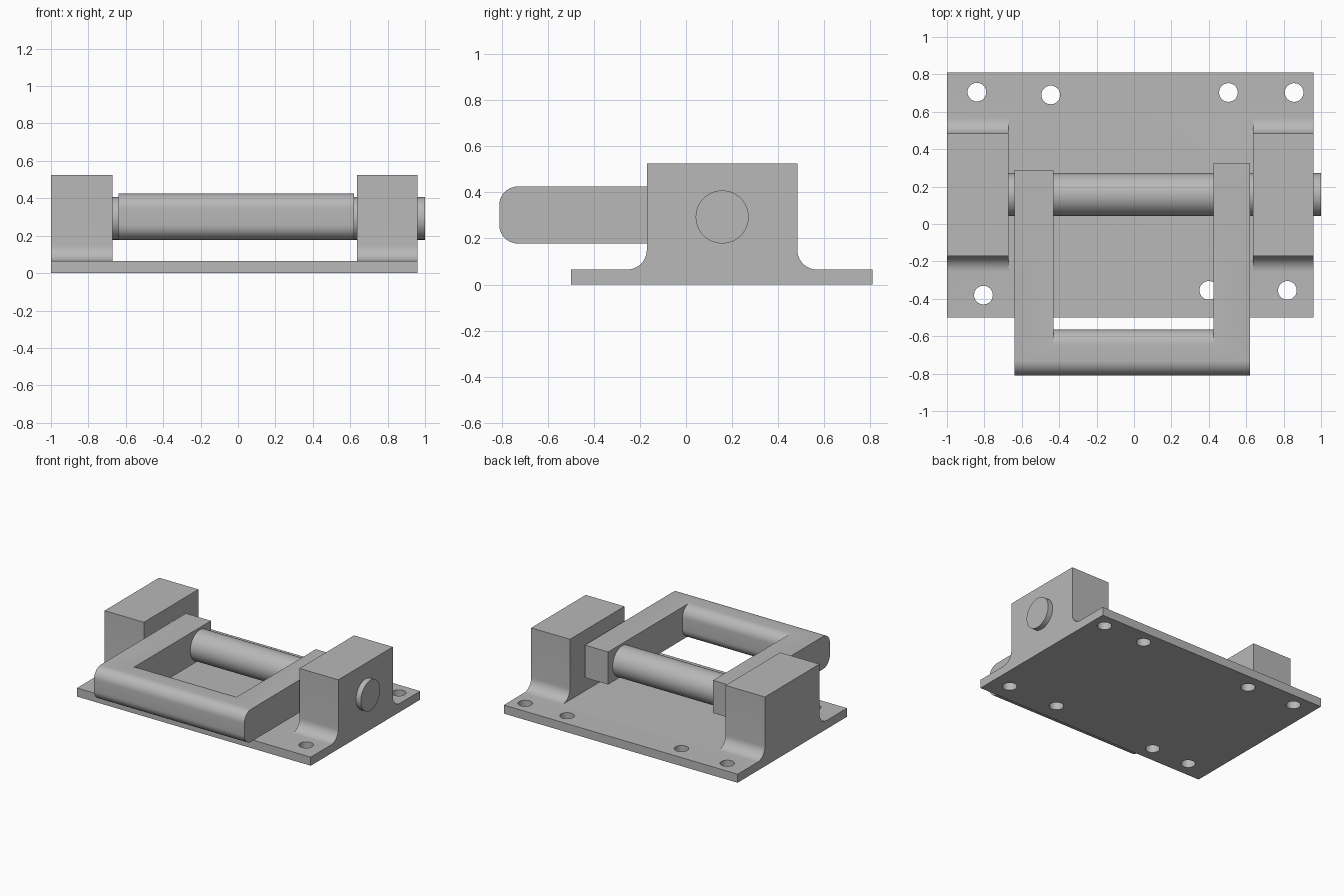
import bpy
import bmesh
from math import sin, cos, pi, radians
from mathutils import Matrix

cube = bpy.data.objects.get("Cube")
if cube:
    bpy.data.objects.remove(cube, do_unlink=True)

GREY = (0.48, 0.48, 0.48, 1.0)
metal = bpy.data.materials.new("plain grey metal")
metal.use_nodes = True
metal.diffuse_color = GREY
metal.node_tree.nodes["Principled BSDF"].inputs["Base Color"].default_value = GREY


def add_object(name, bm):
    bmesh.ops.recalc_face_normals(bm, faces=bm.faces)
    mesh = bpy.data.meshes.new(name)
    bm.to_mesh(mesh)
    bm.free()
    mesh.materials.append(metal)
    obj = bpy.data.objects.new(name, mesh)
    bpy.context.collection.objects.link(obj)
    return obj


def extrude_x(name, profile, x0, x1):
    """Solid from a (y, z) outline swept between two x positions."""
    bm = bmesh.new()
    face = bm.faces.new([bm.verts.new((x0, y, z)) for y, z in profile])
    out = bmesh.ops.extrude_face_region(bm, geom=[face])
    moved = [v for v in out["geom"] if isinstance(v, bmesh.types.BMVert)]
    bmesh.ops.translate(bm, verts=moved, vec=(x1 - x0, 0, 0))
    return add_object(name, bm)


def cylinder(name, centre, radius, length, axis="Z", sides=48):
    bm = bmesh.new()
    bmesh.ops.create_cone(bm, cap_ends=True, segments=sides,
                          radius1=radius, radius2=radius, depth=length)
    if axis == "X":
        bm.transform(Matrix.Rotation(pi / 2, 4, "Y"))
    bm.transform(Matrix.Translation(centre))
    return add_object(name, bm)


def arc(cy, cz, r, start, end, steps=10):
    angles = [radians(start + (end - start) * i / steps) for i in range(steps + 1)]
    return [(cy + r * cos(a), cz + r * sin(a)) for a in angles]


def rect(y0, y1, z0, z1):
    return [(y0, z0), (y1, z0), (y1, z1), (y0, z1)]


def combine(target, tool, operation):
    """Apply a boolean and discard the tool."""
    tool.hide_render = True
    mod = target.modifiers.new("boolean", "BOOLEAN")
    mod.operation = operation
    mod.solver = "EXACT"
    mod.object = tool
    bpy.context.view_layer.objects.active = target
    bpy.ops.object.modifier_apply(modifier=mod.name)
    bpy.data.objects.remove(tool, do_unlink=True)


# Main dimensions
PLATE_T = 0.065
FILLET = 0.085
PIN_Y, PIN_Z = 0.157, 0.293
BLOCK_Y0, BLOCK_Y1, BLOCK_TOP = -0.17, 0.483, 0.525
FRAME_Y, FRAME_Z0, FRAME_Z1, ROUND = -0.81, 0.178, 0.425, 0.08

# Base plate with two filleted bearing blocks
base = extrude_x("base_with_bearing_blocks", rect(-0.5, 0.81, 0, PLATE_T), -1, 0.96)
z_mid = PLATE_T + FILLET
block_profile = (
    [(BLOCK_Y0 - FILLET, PLATE_T / 2), (BLOCK_Y1 + FILLET, PLATE_T / 2)]
    + arc(BLOCK_Y1 + FILLET, z_mid, FILLET, 270, 180)
    + [(BLOCK_Y1, BLOCK_TOP), (BLOCK_Y0, BLOCK_TOP)]
    + arc(BLOCK_Y0 - FILLET, z_mid, FILLET, 0, -90))
for x0, x1 in ((-1, -0.67), (0.635, 0.96)):
    combine(base, extrude_x("block", block_profile, x0, x1), "UNION")

# Bore through both blocks and the mounting holes
combine(base, cylinder("bore", (0, PIN_Y, PIN_Z), 0.133, 3, "X", 64), "DIFFERENCE")
holes = [(-0.84, 0.705), (-0.445, 0.69), (0.505, 0.703), (0.856, 0.703),
         (-0.805, -0.38), (-0.485, -0.38), (0.4, -0.355), (0.82, -0.355)]
for x, y in holes:
    combine(base, cylinder("hole", (x, y, 0), 0.05, 0.3, sides=32), "DIFFERENCE")

# Swinging frame: rounded slab, opened between the arms
front = FRAME_Y + ROUND
frame_profile = (
    [(0.325, FRAME_Z0), (0.325, FRAME_Z1)]
    + arc(front, FRAME_Z1 - ROUND, ROUND, 90, 180)
    + arc(front, FRAME_Z0 + ROUND, ROUND, 180, 270))
frame = extrude_x("swing_frame", frame_profile, -0.64, 0.62)
bar_back = -0.565 - ROUND
opening = (
    [(bar_back, 0), (0.6, 0), (0.6, 0.7), (bar_back, 0.7)]
    + arc(bar_back, FRAME_Z1 - ROUND, ROUND, 90, 0)
    + arc(bar_back, FRAME_Z0 + ROUND, ROUND, 0, -90))
combine(frame, extrude_x("opening", opening, -0.43, 0.425), "DIFFERENCE")
# The arm on the right is a little shorter
combine(frame, extrude_x("trim", rect(0.29, 0.6, 0, 0.7), -0.8, -0.3), "DIFFERENCE")

# Hinge pin
pin = cylinder("hinge_pin", (0.005, PIN_Y, PIN_Z), 0.115, 1.99, "X", 64)

for obj in (base, frame, pin):
    bpy.ops.object.select_all(action="DESELECT")
    obj.select_set(True)
    bpy.context.view_layer.objects.active = obj
    bpy.ops.object.shade_smooth_by_angle(angle=radians(30))
